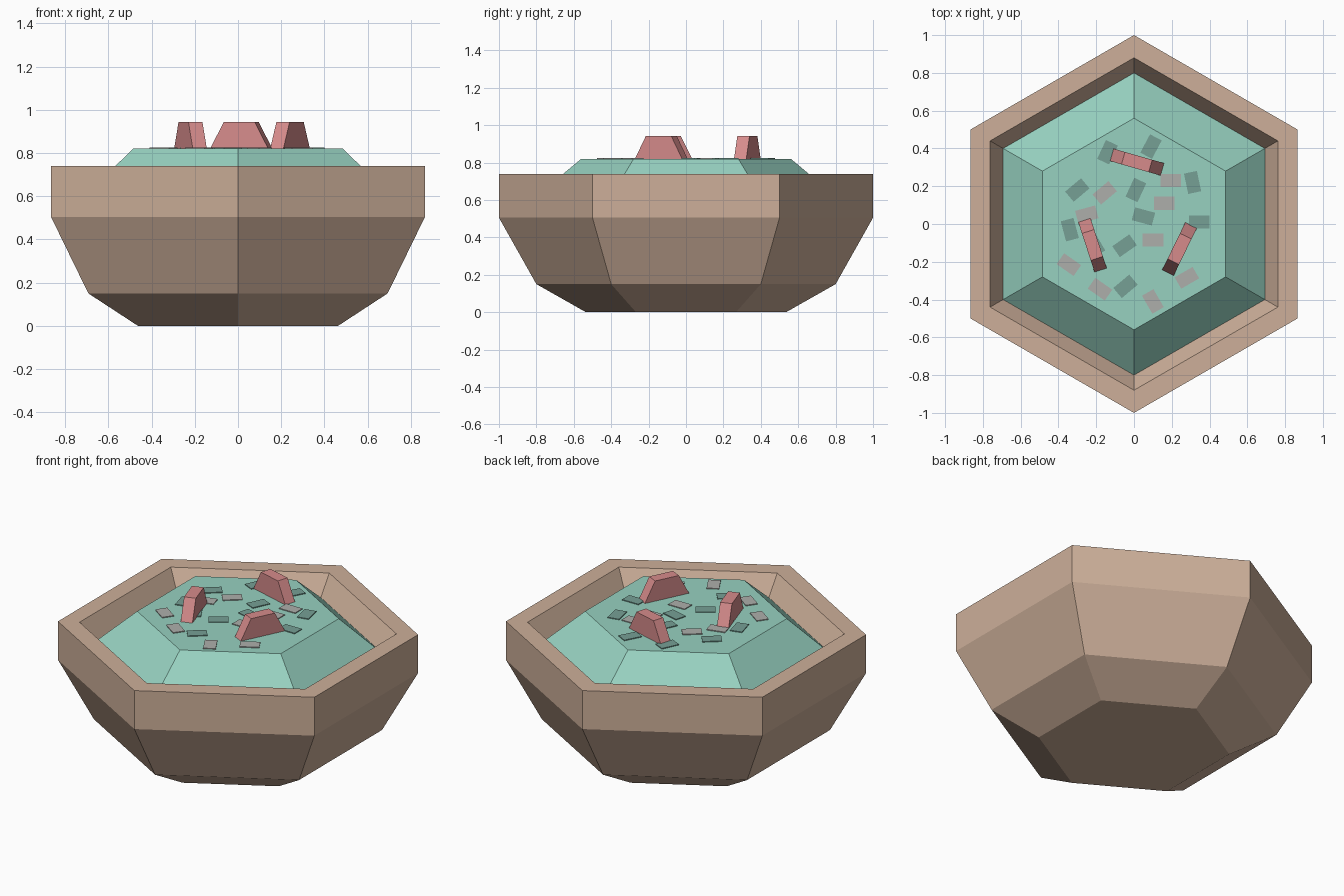
import bpy, bmesh, math
from mathutils import Matrix

if "Cube" in bpy.data.objects:
    bpy.data.objects.remove(bpy.data.objects["Cube"])


def material(name, rgb):
    m = bpy.data.materials.new(name)
    m.diffuse_color = (*rgb, 1)
    m.use_nodes = True
    m.node_tree.nodes["Principled BSDF"].inputs["Base Color"].default_value = m.diffuse_color
    return m


CLAY = material("clay", (0.61, 0.43, 0.32))
BROTH = material("broth", (0.31, 0.64, 0.53))
CHUNK = material("chunk", (0.67, 0.26, 0.26))
HERB = material("herb", (0.18, 0.35, 0.30))
SPICE = material("spice", (0.42, 0.43, 0.41))


def finish(bm, name, mat):
    bmesh.ops.recalc_face_normals(bm, faces=bm.faces)
    mesh = bpy.data.meshes.new(name)
    bm.to_mesh(mesh)
    bm.free()
    mesh.materials.append(mat)
    obj = bpy.data.objects.new(name, mesh)
    bpy.context.collection.objects.link(obj)
    return obj


def hex_lathe(name, profile, mat):
    """Six-sided lathe of (radius, z) points, capped at both ends."""
    bm = bmesh.new()
    rings = []
    for r, z in profile:
        angles = [math.pi / 2 + i * math.pi / 3 for i in range(6)]
        rings.append([bm.verts.new((r * math.cos(a), r * math.sin(a), z)) for a in angles])
    for a, b in zip(rings, rings[1:]):
        for i in range(6):
            j = (i + 1) % 6
            bm.faces.new((a[i], a[j], b[j], b[i]))
    bm.faces.new(rings[0])
    bm.faces.new(rings[-1])
    return finish(bm, name, mat)


# Bowl with hollow inside, and the soup mound filling it
hex_lathe("bowl", [(0.535, 0), (0.8, 0.15), (1, 0.505), (1, 0.74),
                   (0.88, 0.74), (0.8, 0.62), (0.62, 0.3)], CLAY)
hex_lathe("soup", [(0.7, 0.5), (0.8, 0.62), (0.56, 0.82)], BROTH)


# Trapezoid chunks standing out of the soup
def chunk(name, x, y, degrees):
    bm = bmesh.new()
    sides = [[bm.verts.new((px, s * 0.034, z)) for px, z in
              ((-0.14, 0.82), (0.14, 0.82), (0.075, 0.943), (-0.075, 0.943))] for s in (-1, 1)]
    a, b = sides
    bm.faces.new(a)
    bm.faces.new(b)
    for i in range(4):
        j = (i + 1) % 4
        bm.faces.new((a[i], a[j], b[j], b[i]))
    bm.transform(Matrix.Translation((x, y, 0)) @ Matrix.Rotation(math.radians(degrees), 4, 'Z'))
    finish(bm, name, CHUNK)


chunk("chunk_back", 0.015, 0.328, -16)
chunk("chunk_left", -0.22, -0.111, -72)
chunk("chunk_right", 0.241, -0.132, 64)


# Flat flakes floating on the surface: (x, y, degrees)
def flakes(name, spots, mat):
    bm = bmesh.new()
    for x, y, deg in spots:
        m = (Matrix.Translation((x, y, 0.8225)) @ Matrix.Rotation(math.radians(deg), 4, 'Z')
             @ Matrix.Diagonal((0.11, 0.07, 0.005, 1)))
        bmesh.ops.create_cube(bm, size=1, matrix=m)
    finish(bm, name, mat)


flakes("herb_flakes", [(-0.14, 0.38, 65), (0.09, 0.41, 62), (-0.3, 0.18, 40), (0.01, 0.18, 65),
                       (0.31, 0.22, 102), (0.05, 0.04, -15), (-0.34, -0.03, 105),
                       (-0.21, -0.11, -60), (-0.05, -0.115, 35), (0.345, 0.01, 0),
                       (-0.045, -0.33, 40)], HERB)
flakes("spice_flakes", [(-0.155, 0.165, 40), (0.195, 0.23, 0), (0.16, 0.11, 0), (-0.25, 0.05, 15),
                        (0.1, -0.085, 0), (-0.345, -0.215, -35), (-0.18, -0.345, -35),
                        (0.28, -0.285, 30), (0.1, -0.41, -60)], SPICE)
